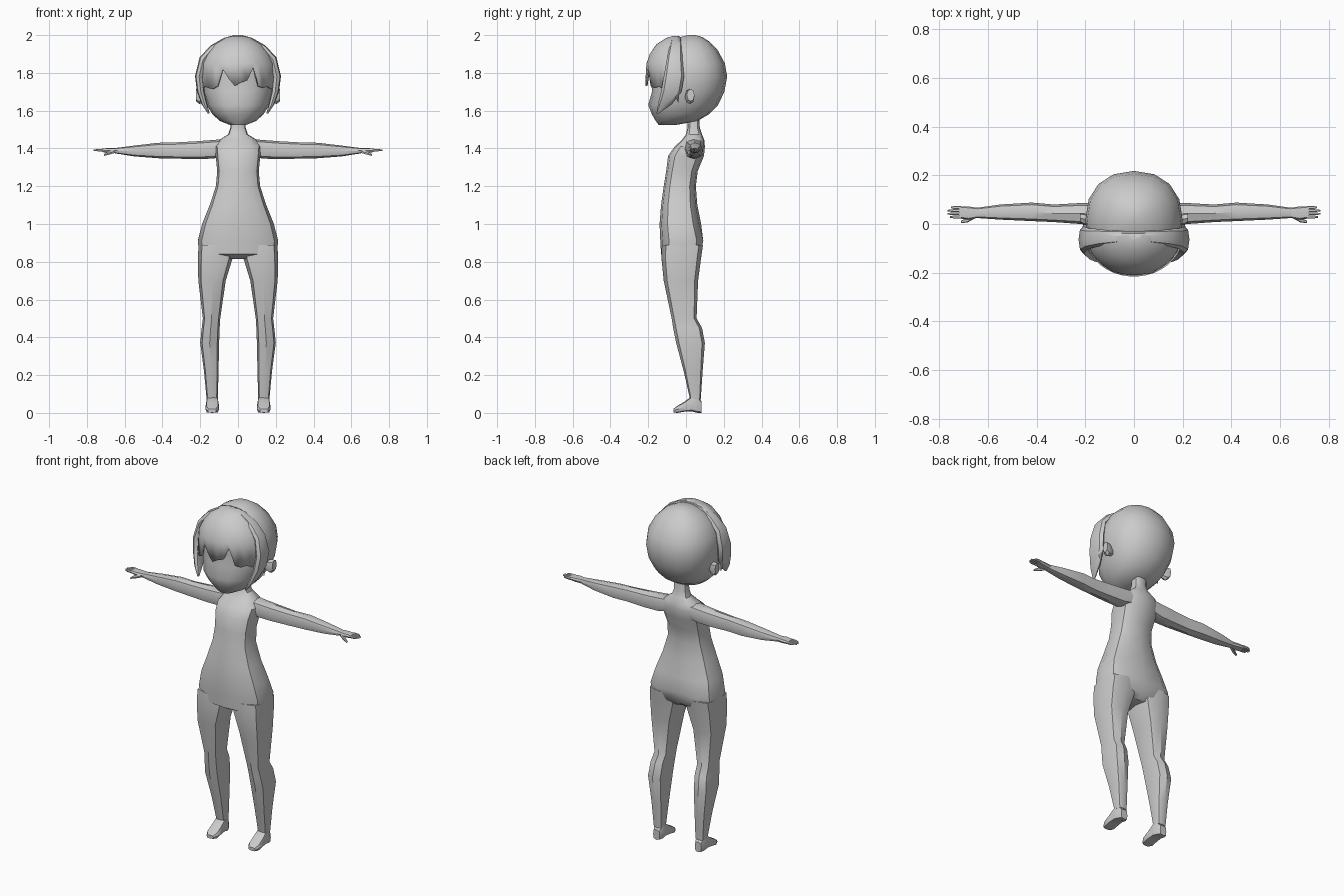
import bpy, bmesh, math
from mathutils import Vector

grey = bpy.data.materials.new("plain_grey")
grey.diffuse_color = (0.6, 0.6, 0.6, 1)


def finish(name, bm, mirror=False, angle=35):
    bmesh.ops.recalc_face_normals(bm, faces=bm.faces)
    me = bpy.data.meshes.new(name)
    bm.to_mesh(me)
    bm.free()
    me.materials.append(grey)
    ob = bpy.data.objects.new(name, me)
    bpy.context.collection.objects.link(ob)
    if mirror:
        ob.modifiers.new("mirror", "MIRROR")
    bpy.ops.object.select_all(action="DESELECT")
    ob.select_set(True)
    bpy.context.view_layer.objects.active = ob
    bpy.ops.object.shade_smooth_by_angle(angle=math.radians(angle))
    return ob


def skin(name, rings, mirror=False, angle=35):
    """Bridge equal rings of points and cap both ends."""
    bm = bmesh.new()
    vs = [[bm.verts.new(p) for p in r] for r in rings]
    n = len(vs[0])
    for a, b in zip(vs, vs[1:]):
        for i in range(n):
            bm.faces.new((a[i], a[(i + 1) % n], b[(i + 1) % n], b[i]))
    bm.faces.new(vs[0])
    bm.faces.new(vs[-1])
    return finish(name, bm, mirror, angle)


def oval(n, p):
    """Unit superellipse; p below 1 makes it boxier."""
    for i in range(n):
        a = 2 * math.pi * i / n
        c, s = math.cos(a), math.sin(a)
        yield (math.copysign(abs(c) ** p, c) if abs(c) > 1e-6 else 0,
               math.copysign(abs(s) ** p, s) if abs(s) > 1e-6 else 0)


def loft(name, axis, rows, n=8, p=0.65, mirror=False, angle=35, tweak=None):
    """rows: position on axis, then low/high on the two other axes."""
    rings = []
    for t, a0, a1, b0, b1 in rows:
        ring = []
        for c, s in oval(n, p):
            u, v = (a0 + a1 + c * (a1 - a0)) / 2, (b0 + b1 + s * (b1 - b0)) / 2
            pt = {"x": (t, u, v), "y": (u, t, v), "z": (u, v, t)}[axis]
            ring.append(tweak(pt) if tweak else pt)
        rings.append(ring)
    return skin(name, rings, mirror, angle)


def sym(rows):
    return [(z, -r, r, f, b) for z, r, f, b in rows]


# torso and neck, with a shallow cleft at the lower back
def cleft(pt):
    x, y, z = pt
    return (x, y - 0.02, z) if abs(x) < 0.01 and y > 0.05 and 0.8 < z < 0.93 else pt


loft("torso", "z", sym([
    (0.815, 0.07, -0.09, 0.05), (0.84, 0.205, -0.132, 0.085), (0.91, 0.213, -0.136, 0.103),
    (1.0, 0.19, -0.14, 0.08), (1.1, 0.15, -0.132, 0.06), (1.2, 0.117, -0.118, 0.052),
    (1.28, 0.11, -0.105, 0.062), (1.36, 0.118, -0.095, 0.095), (1.41, 0.122, -0.06, 0.1),
    (1.445, 0.1, -0.022, 0.097), (1.475, 0.052, 0.0, 0.085), (1.51, 0.04, 0.008, 0.073),
    (1.6, 0.038, 0.012, 0.07)]), n=12, p=0.7, tweak=cleft)

# legs
loft("leg", "z", [
    (0.89, 0.03, 0.208, -0.128, 0.09), (0.82, 0.028, 0.213, -0.13, 0.08),
    (0.7, 0.065, 0.21, -0.118, 0.064), (0.5, 0.094, 0.186, -0.076, 0.056),
    (0.45, 0.097, 0.192, -0.068, 0.085), (0.37, 0.1, 0.2, -0.052, 0.1),
    (0.22, 0.103, 0.18, -0.012, 0.088), (0.07, 0.107, 0.166, 0.022, 0.078)], mirror=True)

# feet with raised arch
loft("foot", "y", [
    (0.082, 0.115, 0.158, 0.0, 0.06), (0.06, 0.104, 0.168, 0.0, 0.09),
    (0.03, 0.102, 0.17, 0.008, 0.088), (-0.01, 0.1, 0.172, 0.006, 0.058),
    (-0.045, 0.1, 0.172, 0.0, 0.038), (-0.066, 0.115, 0.16, 0.002, 0.022)],
     p=0.55, mirror=True)

# arms
loft("arm", "x", [
    (0.07, -0.01, 0.09, 1.36, 1.45), (0.13, -0.005, 0.088, 1.346, 1.445),
    (0.22, 0.0, 0.086, 1.344, 1.438), (0.33, 0.008, 0.08, 1.346, 1.432),
    (0.42, 0.012, 0.088, 1.348, 1.43), (0.55, 0.018, 0.08, 1.358, 1.415),
    (0.65, 0.025, 0.066, 1.374, 1.402)], p=0.75, mirror=True)

# hands, fingers and thumbs
loft("palm", "x", [
    (0.64, 0.026, 0.066, 1.374, 1.402), (0.68, 0.018, 0.072, 1.376, 1.402),
    (0.72, 0.023, 0.073, 1.381, 1.4)], mirror=True)
for i, tip in enumerate((0.757, 0.766, 0.766, 0.752)):
    y = 0.029 + i * 0.013
    loft("finger", "x", [
        (0.71, y - 0.006, y + 0.006, 1.383, 1.399), (0.74, y - 0.006, y + 0.006, 1.384, 1.398),
        (tip, y - 0.003, y + 0.003, 1.387, 1.394)], n=6, mirror=True)
loft("thumb", "x", [
    (0.655, 0.022, 0.045, 1.374, 1.394), (0.685, 0.006, 0.026, 1.366, 1.386),
    (0.71, 0.004, 0.014, 1.36, 1.37)], n=6, mirror=True)

# head
loft("head", "z", sym([
    (1.525, 0.045, -0.145, -0.05), (1.545, 0.095, -0.16, 0.06), (1.58, 0.135, -0.18, 0.12),
    (1.63, 0.165, -0.2, 0.17), (1.7, 0.19, -0.18, 0.203), (1.78, 0.2, -0.185, 0.218),
    (1.85, 0.193, -0.18, 0.206), (1.92, 0.155, -0.14, 0.168), (1.965, 0.108, -0.08, 0.125),
    (1.99, 0.058, -0.03, 0.085), (2.0, 0.02, 0.01, 0.05)]), n=16, p=0.9, angle=40)

# ears
loft("ear", "x", [
    (0.17, 0.0, 0.03, 1.65, 1.7), (0.205, -0.005, 0.045, 1.635, 1.715),
    (0.222, 0.005, 0.045, 1.65, 1.715)], p=0.9, mirror=True)

# front hair: half bowl with a jagged fringe
rows = [(1.995, 0.03, 0.03), (1.985, 0.075, 0.065), (1.95, 0.13, 0.118),
        (1.9, 0.17, 0.152), (1.85, 0.195, 0.17)]
hem = [1.64, 1.68, 1.72, 1.73, 1.72, 1.715, 1.73, 1.82, 1.77, 1.73, 1.75,
       1.76, 1.83, 1.73, 1.72, 1.73, 1.715, 1.72, 1.7, 1.64]
bm = bmesh.new()
grid = []
for k in range(len(rows) + 1):
    line = []
    for i, h in enumerate(hem):
        a = math.pi * i / (len(hem) - 1)
        z, rx, d = rows[k] if k < len(rows) else (h, 0.203, 0.176)
        line.append(bm.verts.new((-rx * math.cos(a), -0.04 - d * math.sin(a), z)))
    grid.append(line)
for a, b in zip(grid, grid[1:]):
    for i in range(len(hem) - 1):
        bm.faces.new((a[i], a[i + 1], b[i + 1], b[i]))
bm.faces.new(grid[0])
hair = finish("front_hair", bm)
thick = hair.modifiers.new("thickness", "SOLIDIFY")
thick.thickness = 0.012

# side locks, arching from the crown to a point beside the cheek
path = [(0.0, -0.05, 1.986, 0.022, 0.01), (0.07, -0.052, 1.973, 0.028, 0.013),
        (0.135, -0.055, 1.93, 0.034, 0.018), (0.185, -0.06, 1.87, 0.042, 0.022),
        (0.206, -0.064, 1.78, 0.054, 0.022), (0.197, -0.078, 1.7, 0.054, 0.02),
        (0.178, -0.112, 1.635, 0.036, 0.015), (0.155, -0.15, 1.585, 0.006, 0.005)]
rings = []
for x, y, z, w, t in path:
    out = Vector((x, 0, max(z - 1.75, 0))).normalized()
    rings.append([Vector((x, y + w * c, z)) + out * t * s for c, s in oval(8, 0.85)])
skin("side_lock", rings, mirror=True)
